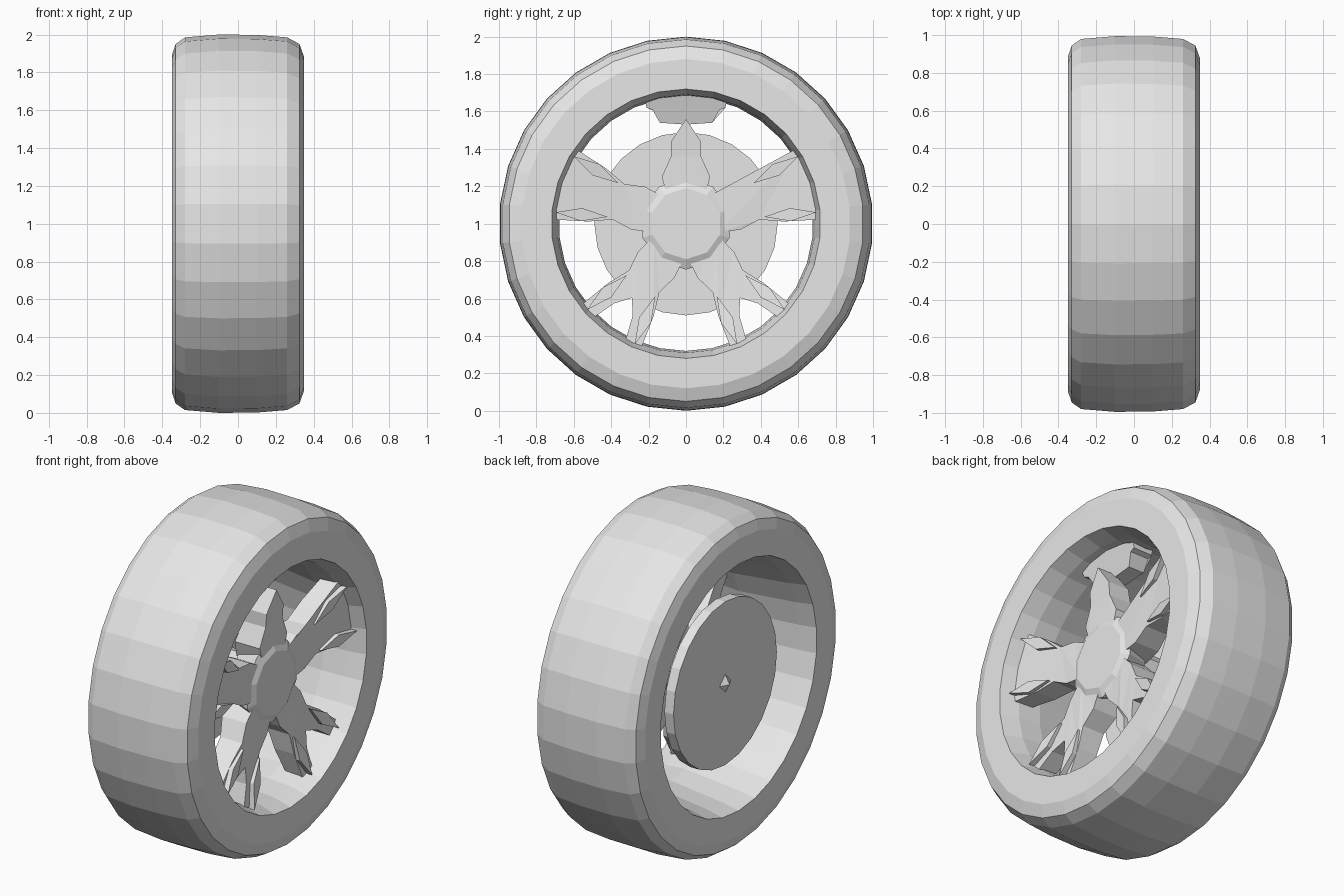
import bpy, bmesh, math

cube = bpy.data.objects.get("Cube")
if cube:
    bpy.data.objects.remove(cube, do_unlink=True)

# One plain grey for the whole wheel
GREY = (0.8, 0.8, 0.8, 1.0)
grey = bpy.data.materials.new("plain_grey")
grey.use_nodes = True
grey.diffuse_color = GREY
grey.node_tree.nodes["Principled BSDF"].inputs["Base Color"].default_value = GREY


def around(x, r, t, angle):
    """Point at radius r and sideways offset t, turned about the axle."""
    c, s = math.cos(angle), math.sin(angle)
    return (x, r * c - t * s, 1 + r * s + t * c)


def finish(name, bm):
    bmesh.ops.remove_doubles(bm, verts=bm.verts, dist=0.0001)
    bmesh.ops.recalc_face_normals(bm, faces=bm.faces)
    mesh = bpy.data.meshes.new(name)
    bm.to_mesh(mesh)
    bm.free()
    mesh.materials.append(grey)
    obj = bpy.data.objects.new(name, mesh)
    bpy.context.collection.objects.link(obj)
    return obj


def lathe(name, profile, sides):
    """Turn a closed (x, radius) profile about the axle."""
    bm = bmesh.new()
    rings = [[bm.verts.new(around(x, r, 0, math.pi / 2 + math.tau * i / sides))
              for x, r in profile] for i in range(sides)]
    n = len(profile)
    for i in range(sides):
        a, b = rings[i], rings[(i + 1) % sides]
        for j in range(n):
            k = (j + 1) % n
            if profile[j][1] or profile[k][1]:
                bm.faces.new((a[j], a[k], b[k], b[j]))
    bmesh.ops.dissolve_degenerate(bm, dist=0.0001, edges=bm.edges)
    return finish(name, bm)


def plate(name, half, angle, front, back):
    """Mirror a half outline of (radius, offset) and give it depth by radius."""
    outline = half + [(r, -t) for r, t in reversed(half) if t]
    bm = bmesh.new()
    f = [bm.verts.new(around(front(r), r, t, angle)) for r, t in outline]
    b = [bm.verts.new(around(back(r), r, t, angle)) for r, t in outline]
    n = len(outline)
    caps = [bm.faces.new(f), bm.faces.new(b[::-1])]
    for i in range(n):
        j = (i + 1) % n
        bm.faces.new((f[i], b[i], b[j], f[j]))
    bmesh.ops.triangulate(bm, faces=caps)
    return finish(name, bm)


# Tyre and rim barrel in one closed ring
lathe("tyre_and_rim", [
    (-0.35, 0.74), (-0.35, 0.89), (-0.33, 0.95), (-0.28, 0.985), (-0.10, 1.0),
    (0.10, 0.998), (0.26, 0.985), (0.325, 0.95), (0.35, 0.88), (0.35, 0.72),
    (0.24, 0.69), (0.10, 0.68), (-0.25, 0.72)], 30)

# Brake disc with a small square boss
lathe("brake_disc", [(-0.26, 0), (-0.26, 0.49), (-0.20, 0.49), (-0.20, 0)], 24)
lathe("disc_boss", [(-0.29, 0), (-0.25, 0.07), (-0.24, 0.07), (-0.24, 0)], 4)

# Hub and the axle behind it
lathe("hub", [(0.25, 0), (0.25, 0.19), (0.225, 0.245), (0.08, 0.20), (0.08, 0)], 10)
lathe("axle", [(0.09, 0), (0.09, 0.12), (-0.21, 0.12), (-0.21, 0)], 10)


def spoke_front(r):
    return 0.235 + 0.08 * max(0, r - 0.3)


def spoke_back(r):
    return 0.06 + 0.2 * max(0, r - 0.2)


# Four forked spokes
fork = [(0.15, 0.10), (0.27, 0.12), (0.38, 0.10), (0.50, 0.15), (0.69, 0.20),
        (0.71, 0.11), (0.57, 0.06), (0.49, 0.0)]
for name, degrees in (("upper_left", 18), ("upper_right", 162),
                      ("lower_right", 234), ("lower_left", 306)):
    plate("spoke_" + name, fork, math.radians(degrees), spoke_front, spoke_back)

# Pointed top spoke meeting a ledge on the rim
spike = [(0.15, 0.10), (0.25, 0.13), (0.36, 0.08), (0.44, 0.08), (0.56, 0.0)]
ledge = [(0.53, 0.0), (0.54, 0.14), (0.61, 0.18), (0.62, 0.21), (0.70, 0.23), (0.72, 0.0)]
plate("spoke_top", spike, math.pi / 2, spoke_front, spoke_back)
plate("rim_ledge", ledge, math.pi / 2, lambda r: 0.15 + 0.3 * (r - 0.53), lambda r: 0.05)

# Raised ridges along the fork arms
for degrees in (18, 162, 234, 306):
    for side in (-1, 1):
        plate("spoke_ridge", [(0.42, 0.0), (0.56, 0.035), (0.70, 0.0)],
              math.radians(degrees + side * 13),
              lambda r: 0.26 + 0.15 * (r - 0.42), lambda r: 0.18)
